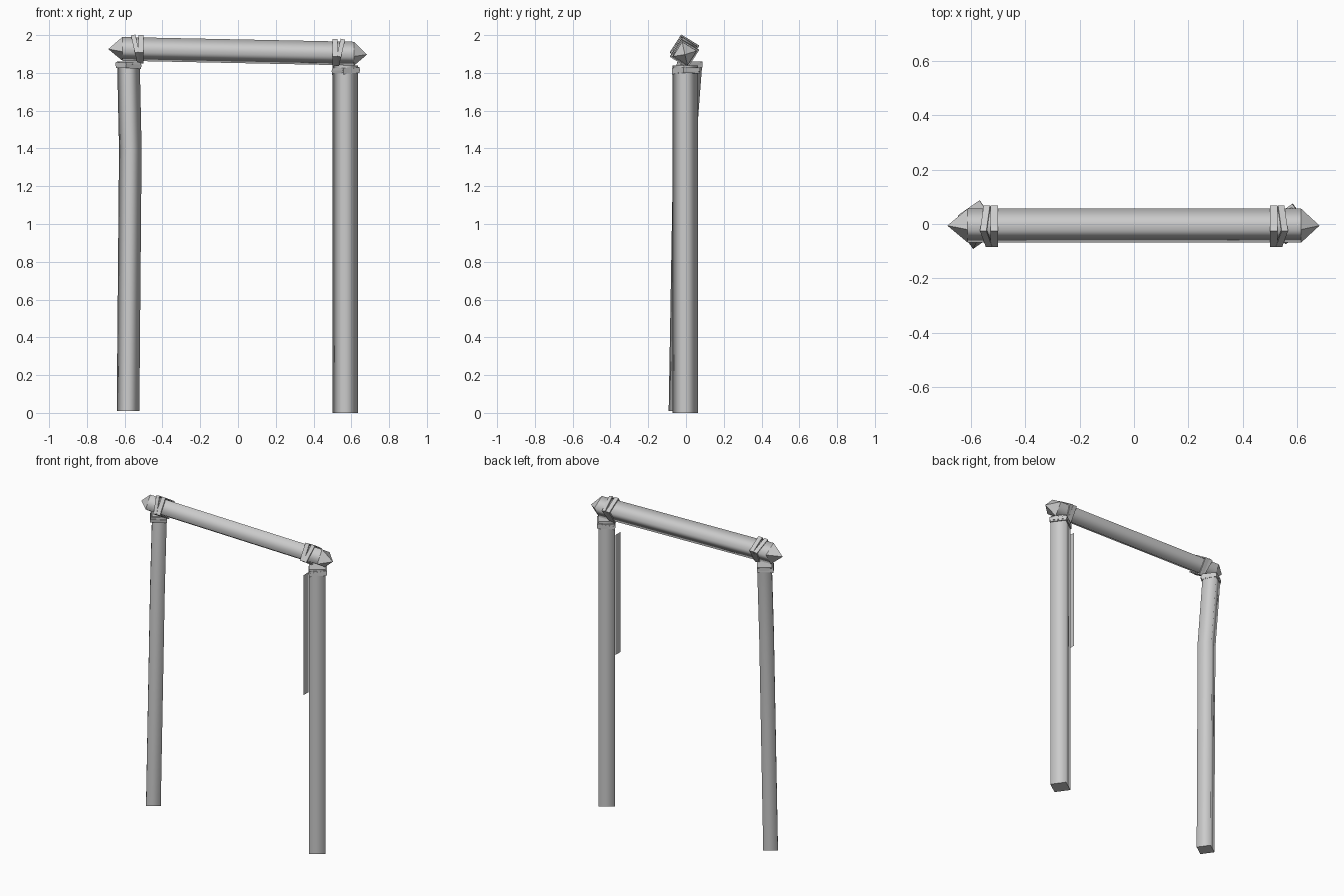
import bpy, math
from mathutils import Vector, Matrix

if "Cube" in bpy.data.objects:
    bpy.data.objects.remove(bpy.data.objects["Cube"])

GREY = (0.6, 0.6, 0.6)
mat = bpy.data.materials.new("weathered_grey")
mat.use_nodes = True
mat.diffuse_color = (*GREY, 1)
mat.node_tree.nodes["Principled BSDF"].inputs["Base Color"].default_value = (*GREY, 1)


def make(name, verts, faces, smooth):
    me = bpy.data.meshes.new(name)
    me.from_pydata(verts, [], faces)
    me.materials.append(mat)
    ob = bpy.data.objects.new(name, me)
    bpy.context.collection.objects.link(ob)
    for p in me.polygons:
        p.use_smooth = smooth and len(p.vertices) == 4 and p.index < smooth
    me.update()
    return ob


def square(side, turn, along_x):
    """Four corners of a turned square across z, or across x."""
    r = side / math.sqrt(2)
    out = []
    for k in range(4):
        a = turn + math.pi / 4 + k * math.pi / 2
        c, s = r * math.cos(a), r * math.sin(a)
        out.append(Vector((0, c, s)) if along_x else Vector((c, s, 0)))
    return out


def timber(name, path, side, turn, along_x=False, tips=None):
    """Square timber along a path, with flat or pointed ends."""
    corners = square(side, math.radians(turn), along_x)
    verts = [Vector(p) + c for p in path for c in corners]
    n = len(path)
    faces = [(4*i + k, 4*i + (k+1) % 4, 4*i + 4 + (k+1) % 4, 4*i + 4 + k)
             for i in range(n - 1) for k in range(4)]
    smooth = len(faces)
    last = 4 * (n - 1)
    if tips:
        a = len(verts)
        verts += [Vector(t) for t in tips]
        for k in range(4):
            faces.append(((k+1) % 4, k, a))
            faces.append((last + k, last + (k+1) % 4, a + 1))
    else:
        faces += [(3, 2, 1, 0), tuple(last + k for k in range(4))]
    return make(name, verts, faces, smooth)


def band(name, centre, side, turn, lean, along_x=False, width=0.028):
    """Square lashing band with an open middle, leaned about an axis."""
    axis = Vector((1, 0, 0)) if along_x else Vector((0, 0, 1))
    t = math.radians(turn)
    outer, inner = square(side, t, along_x), square(side - 0.014, t, along_x)
    h = axis * width / 2
    rot = (Matrix.Rotation(math.radians(lean[0]), 3, 'Y')
           @ Matrix.Rotation(math.radians(lean[1]), 3, 'X' if not along_x else 'Z'))
    rings = [[c - h for c in outer], [c + h for c in outer],
             [c + h for c in inner], [c - h for c in inner]]
    verts = [Vector(centre) + rot @ v for ring in rings for v in ring]
    faces = [(4*i + k, 4*i + (k+1) % 4, 4*((i+1) % 4) + (k+1) % 4, 4*((i+1) % 4) + k)
             for i in range(4) for k in range(4)]
    return make(name, verts, faces, 0)


# Posts: the one at -x is thinner and bent near the top
timber("left_post", [(0.569, -0.004, 0), (0.569, -0.004, 1.84)], 0.097, 35)
timber("right_post", [(-0.582, -0.032, 0.01), (-0.57, -0.008, 1.4),
                      (-0.58, 0.027, 1.86)], 0.086, 35)

# Crossbeam with pointed ends
timber("crossbeam", [(-0.612, -0.006, 1.927), (0.615, -0.006, 1.902)], 0.091, -32,
       True, [(-0.687, -0.006, 1.926), (0.683, -0.006, 1.897)])

# Lashings round the beam
for name, x, z, sign in (("right", -0.53, 1.926, -1), ("left", 0.53, 1.904, 1)):
    band(name + "_beam_band", (x - sign * 0.016, -0.008, z), 0.11, -32, (0, 0), True)
    band(name + "_beam_band_leaning", (x + sign * 0.008, -0.008, z), 0.111, -32,
         (sign * 13, 0), True, 0.024)

# Lashings round the post tops
band("left_post_band", (0.571, 0, 1.812), 0.105, 35, (-2, 0), width=0.03)
band("left_post_band_leaning", (0.571, 0, 1.81), 0.107, 35, (-8, 4), width=0.022)
band("right_post_band", (-0.58, 0.02, 1.843), 0.096, 35, (-2, 0), width=0.03)
band("right_post_band_leaning", (-0.58, 0.018, 1.84), 0.098, 35, (6, 4), width=0.022)

# Thin hanging strip beside the post
make("hanging_strip", [(0.486, -0.027, 0.99), (0.486, 0.026, 0.99),
                       (0.486, 0.026, 1.765), (0.486, -0.027, 1.765)],
     [(0, 1, 2, 3)], 0)
